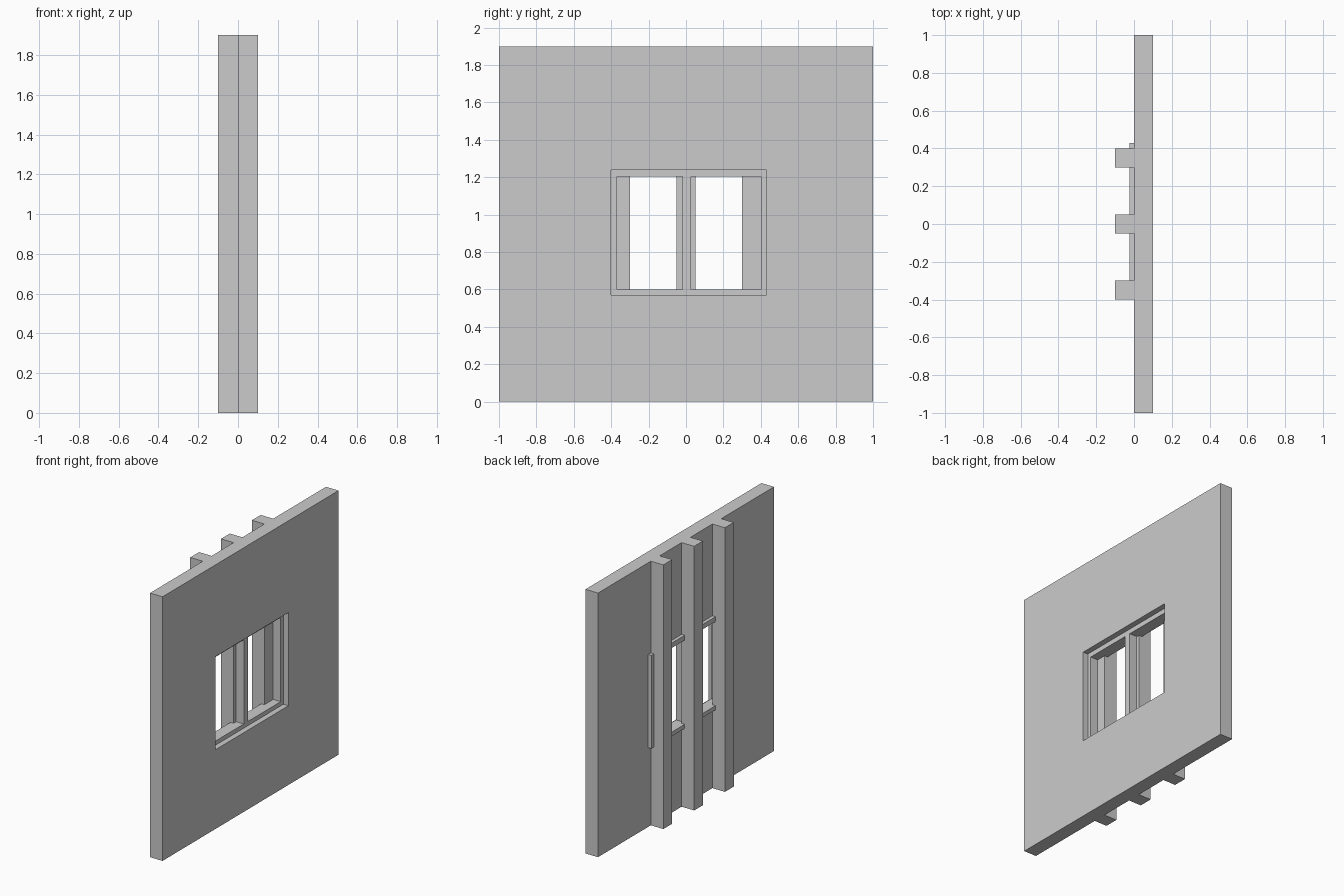
import bpy

if "Cube" in bpy.data.objects:
    bpy.data.objects.remove(bpy.data.objects["Cube"])


def box(name, x, y, z):
    """Axis-aligned box from (min, max) pairs."""
    bpy.ops.mesh.primitive_cube_add(size=1)
    ob = bpy.context.object
    ob.name = name
    ob.location = [(a + b) / 2 for a, b in (x, y, z)]
    ob.scale = [b - a for a, b in (x, y, z)]
    bpy.ops.object.transform_apply(location=True, rotation=False, scale=True)
    return ob


def cut(target, name, x, y, z):
    """Cut a box-shaped opening, then discard the cutter."""
    cutter = box(name, x, y, z)
    mod = target.modifiers.new(name, 'BOOLEAN')
    mod.operation = 'DIFFERENCE'
    mod.solver = 'EXACT'
    mod.object = cutter
    bpy.context.view_layer.objects.active = target
    bpy.ops.object.modifier_apply(modifier=mod.name)
    bpy.data.objects.remove(cutter)


# Window sizes
OUT_Y, OUT_Z = (-0.40, 0.43), (0.57, 1.24)
IN_Y, IN_Z = (-0.37, 0.40), (0.60, 1.205)
MULLION_Y = (-0.02, 0.028)
FRAME_X = (-0.025, 0.06)

# Wall panel with the window opening
wall = box("wall_panel", (0, 0.1), (-1, 1), (0, 1.9))
cut(wall, "window_opening", (-0.05, 0.15), OUT_Y, OUT_Z)

# Window frame with two lights, leaving a mullion between them
frame = box("window_frame", FRAME_X, OUT_Y, OUT_Z)
for i, y in enumerate([(IN_Y[0], MULLION_Y[0]), (MULLION_Y[1], IN_Y[1])]):
    cut(frame, f"light_{i}", (-0.1, 0.15), y, IN_Z)

# Full-height posts on the back of the wall
for i, y in enumerate((-0.35, 0, 0.35)):
    box(f"back_post_{i + 1}", (-0.1, 0), (y - 0.05, y + 0.05), (0, 1.9))
